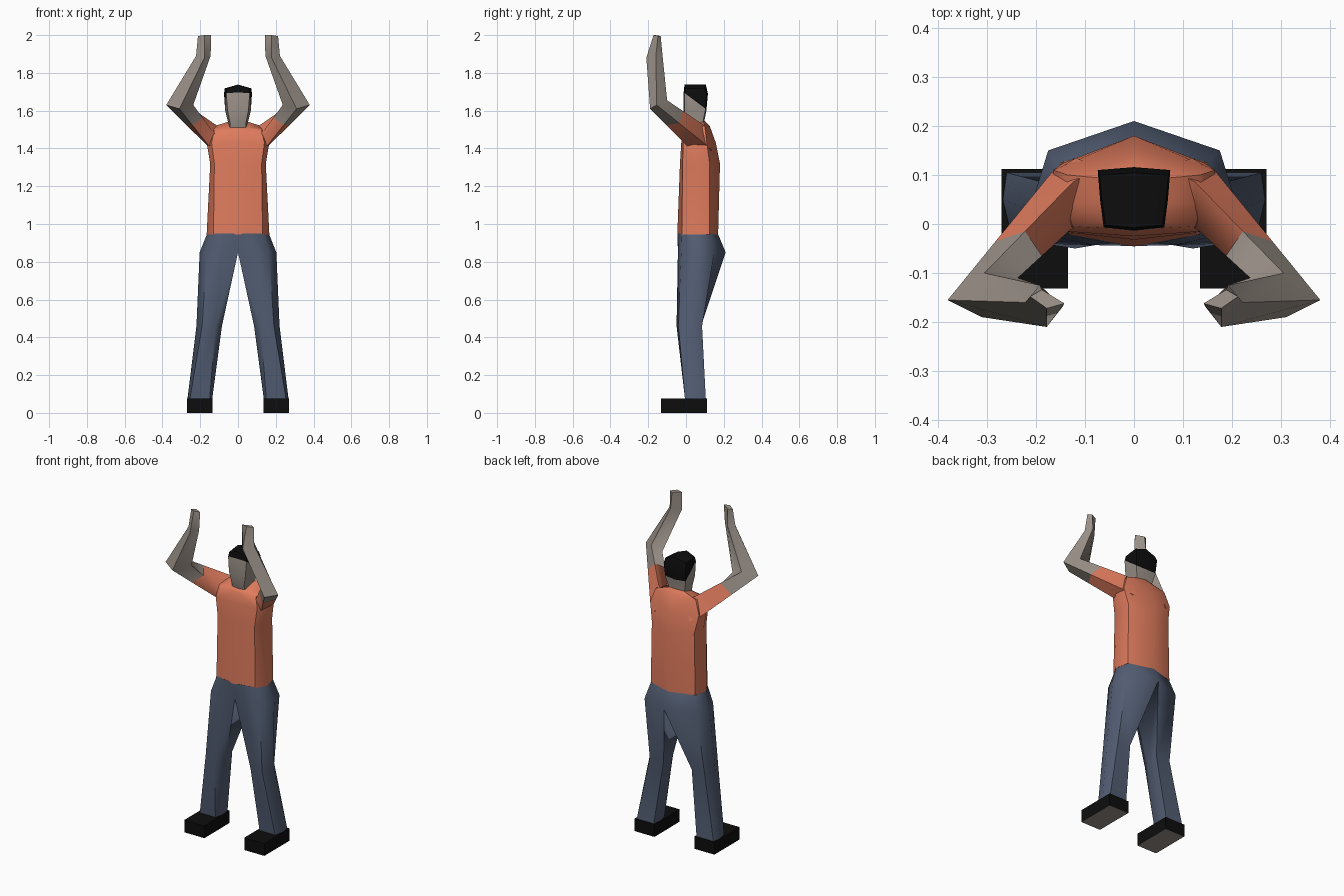
import bpy, bmesh, math
from mathutils import Vector

if "Cube" in bpy.data.objects:
    bpy.data.objects.remove(bpy.data.objects["Cube"])


def material(name, rgb):
    m = bpy.data.materials.new(name)
    m.diffuse_color = (*rgb, 1)
    m.use_nodes = True
    m.node_tree.nodes["Principled BSDF"].inputs["Base Color"].default_value = m.diffuse_color
    return m


SKIN = material("skin", (0.33, 0.285, 0.25))
SHIRT = material("orange_shirt", (0.74, 0.20, 0.11))
TROUSERS = material("slate_trousers", (0.085, 0.11, 0.17))
BLACK = material("black", (0.004, 0.004, 0.004))


def finish(bm, name, mats, angle=55):
    """Make an object from the +x half, mirror it and smooth it."""
    me = bpy.data.meshes.new(name)
    bm.to_mesh(me)
    bm.free()
    ob = bpy.data.objects.new(name, me)
    bpy.context.collection.objects.link(ob)
    for m in mats:
        me.materials.append(m)
    bpy.ops.object.select_all(action='DESELECT')
    ob.select_set(True)
    bpy.context.view_layer.objects.active = ob
    bpy.ops.object.shade_smooth_by_angle(angle=math.radians(angle))
    mod = ob.modifiers.new("Mirror", 'MIRROR')
    mod.merge_threshold = 0.0005
    return ob


def loft(rings):
    """Skin a list of equal-length rings of 3D points and cap both ends."""
    bm = bmesh.new()
    rows = [[bm.verts.new(p) for p in r] for r in rings]
    n = len(rows[0])
    for a, b in zip(rows, rows[1:]):
        for i in range(n):
            j = (i + 1) % n
            bm.faces.new((a[i], a[j], b[j], b[i]))
    bm.faces.new(rows[0][::-1])
    bm.faces.new(rows[-1])
    bmesh.ops.recalc_face_normals(bm, faces=bm.faces)
    # open the half on the mirror plane
    inner = [f for f in bm.faces if all(abs(v.co.x) < 1e-5 for v in f.verts)]
    bmesh.ops.delete(bm, geom=inner, context='FACES')
    return bm


def level(z, pts, tilt=0.0):
    return [(x, y, z + tilt * y) for x, y in pts]


# Trousers: ankle, knee, crotch, waist
trousers = [
    level(0.07, [(.145, .105), (.26, .105), (.268, .05), (.255, -.005), (.15, -.005), (.137, .05)]),
    level(0.46, [(.095, .08), (.185, .085), (.22, .03), (.19, -.04), (.12, -.05), (.085, .01)]),
    level(0.85, [(0, .21), (.175, .15), (.203, .06), (.165, -.025), (.085, -.043), (0, -.03)]),
    level(0.95, [(0, .168), (.148, .124), (.163, .04), (.128, -.022), (.06, -.036), (0, -.045)]),
]
finish(loft(trousers), "trousers", [TROUSERS])

# Shirt body: hem, ribs, chest, shoulder line, collar
shirt = [
    level(0.945, [(0, .17), (.15, .125), (.166, .04), (.13, -.022), (0, -.046)]),
    level(1.32, [(0, .18), (.143, .125), (.147, .04), (.125, -.018), (0, -.032)]),
    level(1.43, [(0, .158), (.165, .11), (.166, .04), (.14, -.015), (0, -.025)]),
    level(1.495, [(0, .125), (.135, .10), (.14, .04), (.125, -.005), (0, -.012)], 0.2),
    level(1.51, [(0, .10), (.05, .092), (.06, .045), (.045, .005), (0, -.003)], 0.35),
]
finish(loft(shirt), "shirt_body", [SHIRT])

# Arms: shoulder, elbow, wrist, fingertips; the sleeve ends midway to the elbow
shoulder = [(.168, .105, 1.42), (.16, 0, 1.42), (.13, -.012, 1.485), (.125, .085, 1.53)]
elbow = [(.38, -.155, 1.63), (.31, -.19, 1.61), (.237, -.11, 1.63), (.305, -.10, 1.655)]
wrist = [(.222, -.16, 1.89), (.178, -.21, 1.88), (.145, -.168, 1.89), (.192, -.125, 1.90)]
tips = [(.212, -.148, 1.995), (.178, -.172, 2.0), (.142, -.162, 2.0), (.188, -.134, 1.995)]
cuff = [Vector(a).lerp(Vector(b), 0.54) for a, b in zip(shoulder, elbow)]
root = [Vector(p) + Vector((-.05, .03, -.03)) for p in shoulder]
finish(loft([root, shoulder, cuff]), "sleeves", [SHIRT], 70)
finish(loft([cuff, elbow, wrist, tips]), "forearms_and_hands", [SKIN], 70)


# Head: neck, chin, cheeks, brow, crown
def head_ring(z, xb, xf, yb, yf, peak=0.0):
    return [(0, yb, z + peak), (xb, yb - .006, z), ((xb + xf) * .51, (yb + yf) / 2, z),
            (xf, yf + .006, z), (0, yf, z + peak)]


bm = loft([
    head_ring(1.46, .05, .045, .10, .015),
    head_ring(1.535, .052, .042, .095, -.008),
    head_ring(1.60, .068, .055, .108, -.014),
    head_ring(1.69, .074, .062, .116, -.013),
    head_ring(1.718, .070, .058, .105, -.008, .02),
])
# hairline: a plane sloping down to the nape
normal, point = Vector((0, 0.75, 1)), Vector((0, -.01, 1.695))
bmesh.ops.bisect_plane(bm, geom=bm.verts[:] + bm.edges[:] + bm.faces[:],
                       plane_co=point, plane_no=normal)
for f in bm.faces:
    f.material_index = int((f.calc_center_median() - point).dot(normal) > 0)
finish(bm, "head", [SKIN, BLACK])

# Shoes with pale soles
box = [(.135, -.132), (.27, -.132), (.27, .112), (.135, .112)]
bm = loft([level(0, box), level(0.075, box)])
for f in bm.faces:
    f.material_index = int(f.normal.z < -0.5)
finish(bm, "shoes", [BLACK, SKIN], 30)
